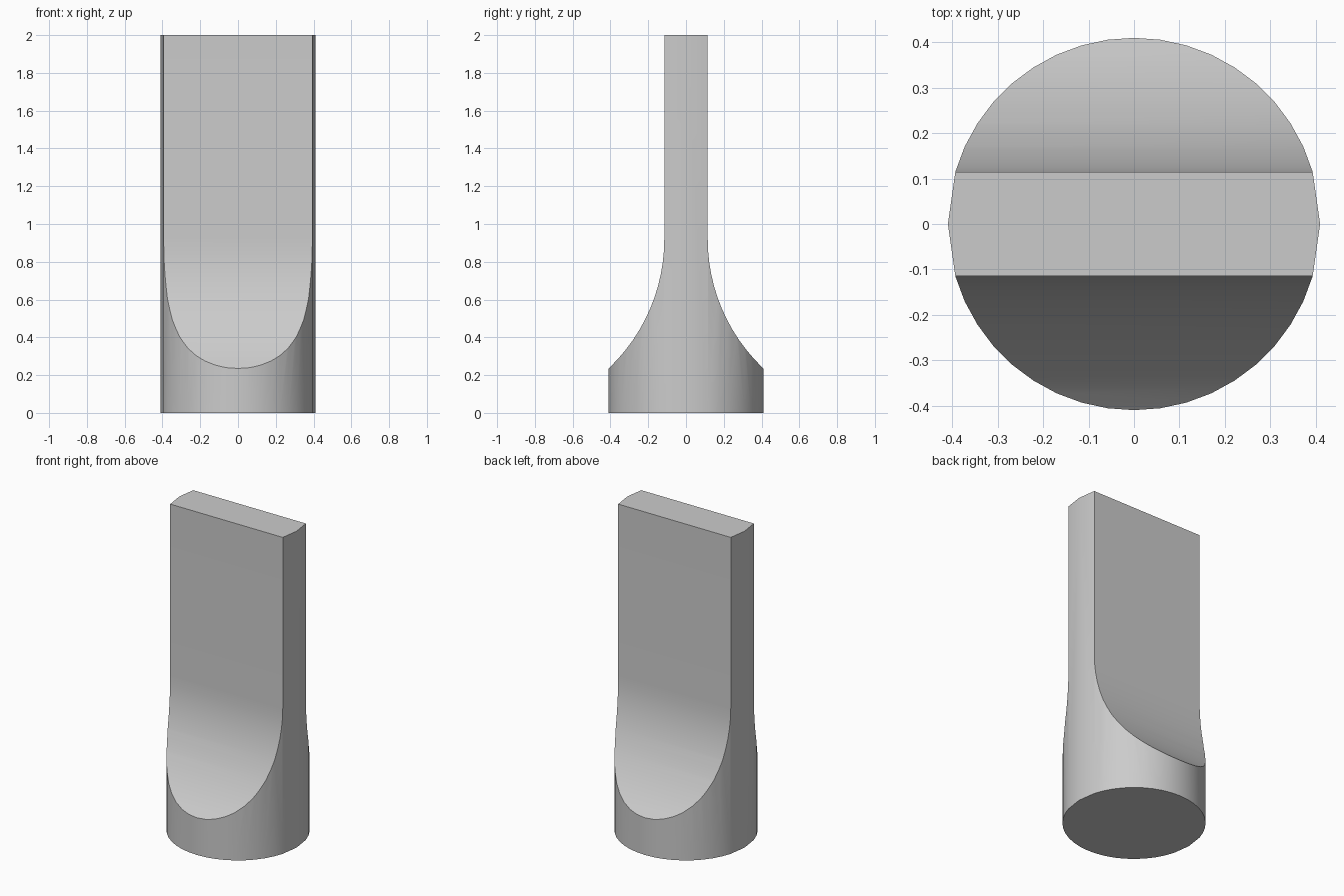
import bpy
import bmesh
from math import cos, sin, tau, radians

RADIUS, HEIGHT = 0.41, 2.0
HALF_BLADE, ARC_R, ARC_TOP = 0.115, 0.943, 0.92

default = bpy.data.objects.get("Cube")
if default:
    bpy.data.objects.remove(default, do_unlink=True)

grey = bpy.data.materials.new("light_grey")
grey.use_nodes = True
grey.diffuse_color = (0.6, 0.6, 0.6, 1)
grey.node_tree.nodes["Principled BSDF"].inputs["Base Color"].default_value = (0.6, 0.6, 0.6, 1)


def extrude_profile(name, points, offset):
    """Solid made by sweeping a closed outline along an offset."""
    bm = bmesh.new()
    face = bm.faces.new([bm.verts.new(p) for p in points])
    swept = bmesh.ops.extrude_face_region(bm, geom=[face])["geom"]
    bmesh.ops.translate(bm, vec=offset, verts=[v for v in swept if isinstance(v, bmesh.types.BMVert)])
    bmesh.ops.recalc_face_normals(bm, faces=bm.faces)
    mesh = bpy.data.meshes.new(name)
    bm.to_mesh(mesh)
    bm.free()
    mesh.materials.append(grey)
    obj = bpy.data.objects.new(name, mesh)
    bpy.context.collection.objects.link(obj)
    return obj


# Round shaft, with broader facets at the two narrow sides
SIDES = 44
angles = [tau * i / SIDES for i in range(SIDES) if i not in (1, 21, 23, 43)]
shaft = extrude_profile("flattened_shaft",
                        [(RADIUS * cos(a), RADIUS * sin(a), 0) for a in angles], (0, 0, HEIGHT))

# Side outline: wide foot sweeping up in an arc to a thin blade
STEPS = 14
arc = [radians(53.5) * i / STEPS for i in range(STEPS + 1)]
half = [(HALF_BLADE, HEIGHT + 0.1)]
half += [(HALF_BLADE + ARC_R * (1 - cos(a)), ARC_TOP - ARC_R * sin(a)) for a in arc]
half.append((half[-1][0], -0.1))
outline = half + [(-y, z) for y, z in reversed(half)]
cutter = extrude_profile("blade_cutter", [(-0.6, y, z) for y, z in outline], (1.2, 0, 0))
cutter.hide_render = True

# Keep only the part of the shaft inside the side outline
cut = shaft.modifiers.new("blade_cut", 'BOOLEAN')
cut.operation = 'INTERSECT'
cut.solver = 'EXACT'
cut.object = cutter
bpy.ops.object.select_all(action='DESELECT')
shaft.select_set(True)
bpy.context.view_layer.objects.active = shaft
bpy.ops.object.modifier_apply(modifier=cut.name)
bpy.data.objects.remove(cutter, do_unlink=True)
bpy.ops.object.shade_smooth_by_angle(angle=radians(30))
